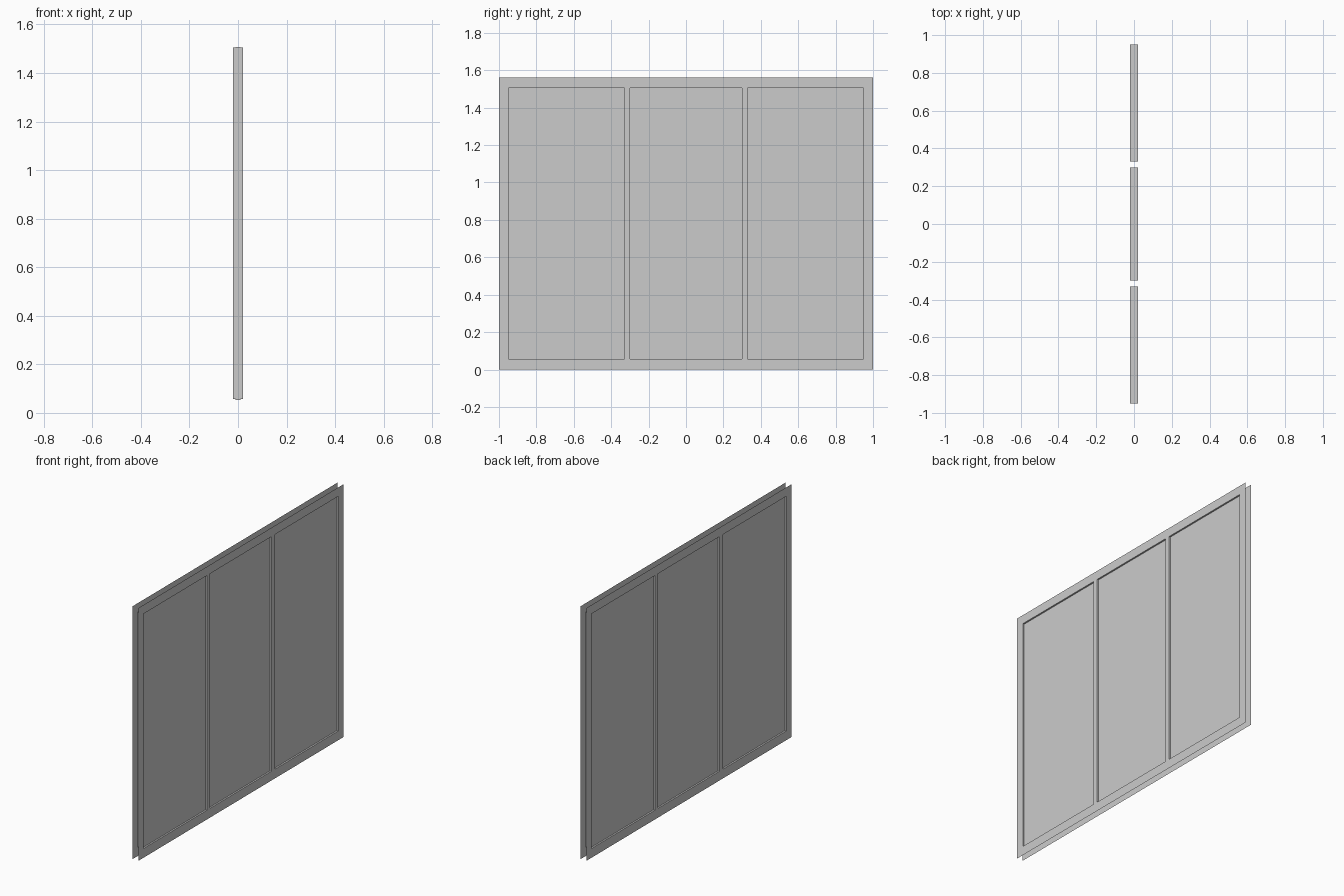
import bpy, bmesh

if "Cube" in bpy.data.objects:
    bpy.data.objects.remove(bpy.data.objects["Cube"])

# Window layout: outer edges, openings and depths
H = 1.56
YS = [-1, -0.95, -0.33, -0.30, 0.30, 0.33, 0.95, 1]
ZS = [0, 0.057, 1.505, H]
D = 0.02        # half spacing of the two frame skins
G = 0.01        # half thickness of the glass
OPENINGS = [(-0.95, -0.33), (-0.30, 0.30), (0.33, 0.95)]


def make_object(name, bm):
    bmesh.ops.remove_doubles(bm, verts=bm.verts, dist=1e-5)
    me = bpy.data.meshes.new(name)
    bm.to_mesh(me)
    bm.free()
    ob = bpy.data.objects.new(name, me)
    bpy.context.collection.objects.link(ob)
    return ob


def face(bm, pts):
    bm.faces.new([bm.verts.new(p) for p in pts])


# Frame skin with three openings, mirrored to the other side
bm = bmesh.new()
for i in range(7):
    for j in range(3):
        if j == 1 and i in (1, 3, 5):
            continue
        y0, y1, z0, z1 = YS[i], YS[i + 1], ZS[j], ZS[j + 1]
        face(bm, [(D, y0, z0), (D, y1, z0), (D, y1, z1), (D, y0, z1)])

# Reveals lining each opening, running back to the centre plane
for y0, y1 in OPENINGS:
    ring = [(y0, ZS[1]), (y1, ZS[1]), (y1, ZS[2]), (y0, ZS[2])]
    for k in range(4):
        a, b = ring[k], ring[(k + 1) % 4]
        face(bm, [(D, *b), (D, *a), (0, *a), (0, *b)])
frame = make_object("window_frame", bm)
mirror = frame.modifiers.new("mirror", 'MIRROR')
mirror.use_axis = (True, False, False)

# Glass panes, set slightly into the frame
for n, (y0, y1) in enumerate(OPENINGS):
    bm = bmesh.new()
    bmesh.ops.create_cube(bm, size=1)
    z0, z1 = ZS[1] - 0.004, ZS[2] + 0.002
    for v in bm.verts:
        v.co = (G if v.co.x > 0 else -G,
                y1 if v.co.y > 0 else y0,
                z1 if v.co.z > 0 else z0)
    make_object(f"glass_pane_{n + 1}", bm)
